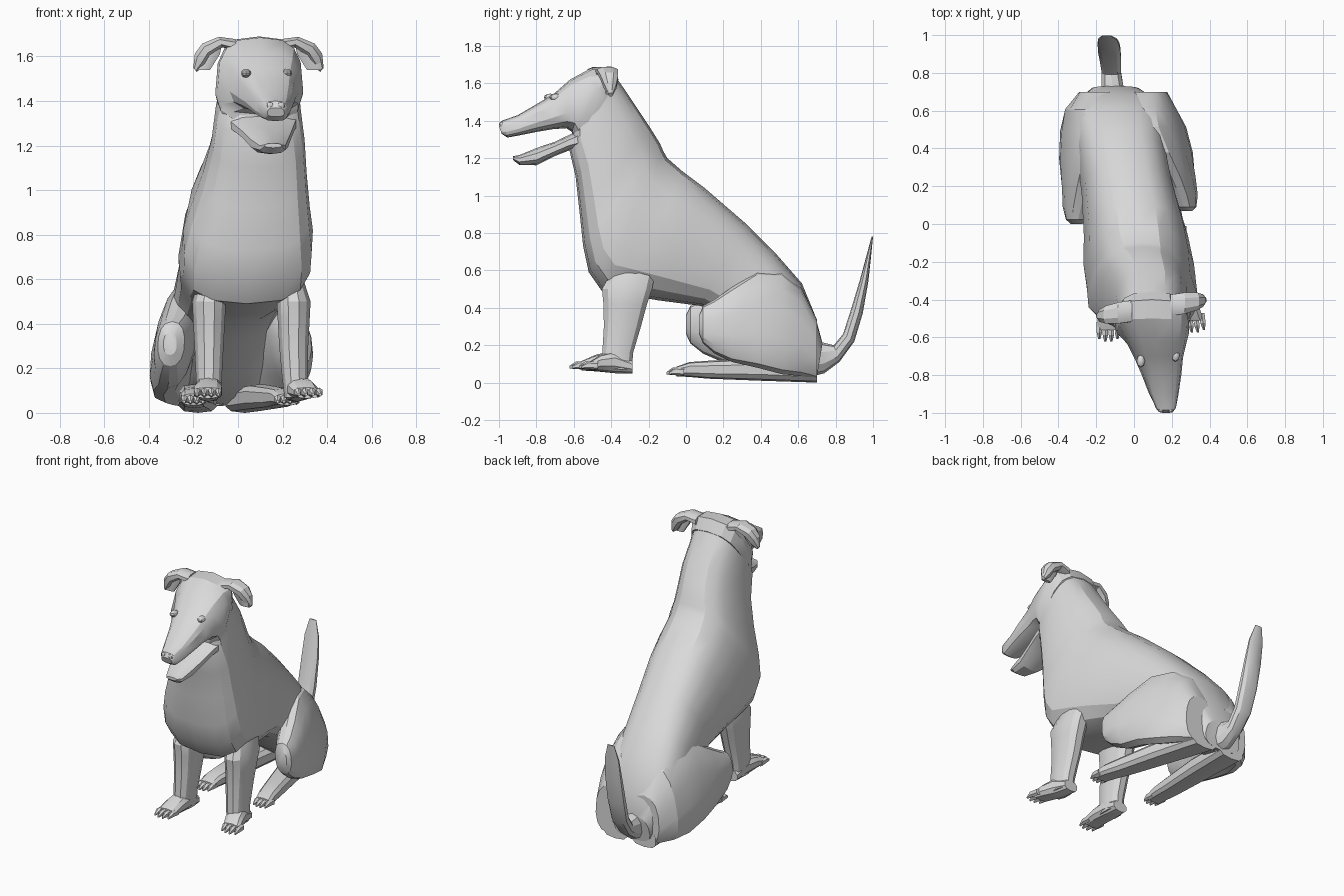
import bpy, bmesh, math
from mathutils import Vector

coat = bpy.data.materials.new("pale grey coat")
coat.diffuse_color = (0.7, 0.7, 0.7, 1)


def loft(name, rings, n=12, power=0.85, tapers=None):
    """Skin closed rings (centre, half axis a, half axis b); tapers narrow each top."""
    bm = bmesh.new()
    loops = []
    for k, (c, a, b) in enumerate(rings):
        c, a, b = Vector(c), Vector(a), Vector(b)
        taper = tapers[k] if tapers else 0
        loop = []
        for i in range(n):
            t = 2 * math.pi * (i + 0.5) / n
            u = math.copysign(abs(math.cos(t)) ** power, math.cos(t))
            v = math.copysign(abs(math.sin(t)) ** power, math.sin(t))
            loop.append(bm.verts.new(c + a * u * (1 - taper * v) + b * v))
        loops.append(loop)
    for p, q in zip(loops, loops[1:]):
        for i in range(n):
            j = (i + 1) % n
            bm.faces.new((p[i], p[j], q[j], q[i]))
    bm.faces.new(loops[0])
    bm.faces.new(loops[-1])
    return finish(name, bm)


def finish(name, bm):
    bmesh.ops.recalc_face_normals(bm, faces=bm.faces)
    me = bpy.data.meshes.new(name)
    bm.to_mesh(me)
    bm.free()
    me.materials.append(coat)
    ob = bpy.data.objects.new(name, me)
    bpy.context.collection.objects.link(ob)
    bpy.ops.object.select_all(action='DESELECT')
    ob.select_set(True)
    bpy.context.view_layer.objects.active = ob
    bpy.ops.object.shade_smooth_by_angle(angle=math.radians(25))
    return ob


def profile(rows):
    """Rings from side outline: upper y, z, lower y, z, centre x, half width."""
    return [((cx, (uy + ly) / 2, (uz + lz) / 2), (hw, 0, 0),
             (0, (uy - ly) / 2, (uz - lz) / 2)) for uy, uz, ly, lz, cx, hw in rows]


def along_y(rows):
    """Rings facing forward: x, y, z, half width, half height."""
    return [((x, y, z), (rx, 0, 0), (0, 0, rz)) for x, y, z, rx, rz in rows]


def bead(name, loc, size):
    bm = bmesh.new()
    bmesh.ops.create_uvsphere(bm, u_segments=8, v_segments=6, radius=1)
    for v in bm.verts:
        v.co = Vector(loc) + Vector(v.co[k] * size[k] for k in range(3))
    return finish(name, bm)


# torso and neck
loft("torso", profile([
    (0.73, 0.21, 0.70, 0.03, -0.10, 0.13),
    (0.69, 0.36, 0.54, 0.07, -0.09, 0.23),
    (0.62, 0.53, 0.40, 0.17, -0.08, 0.24),
    (0.48, 0.69, 0.24, 0.33, -0.06, 0.235),
    (0.32, 0.85, 0.08, 0.41, -0.03, 0.24),
    (0.10, 1.04, -0.15, 0.44, 0.01, 0.265),
    (-0.02, 1.13, -0.32, 0.47, 0.025, 0.28),
    (-0.10, 1.20, -0.45, 0.49, 0.04, 0.275),
    (-0.12, 1.235, -0.52, 0.59, 0.045, 0.275),
    (-0.14, 1.28, -0.55, 0.73, 0.055, 0.25),
    (-0.19, 1.36, -0.57, 0.92, 0.075, 0.22),
    (-0.25, 1.45, -0.59, 1.10, 0.09, 0.20),
    (-0.33, 1.57, -0.625, 1.25, 0.09, 0.185),
    (-0.40, 1.67, -0.61, 1.33, 0.095, 0.175)]), n=18, power=0.72,
    tapers=(0.1, 0.05, 0.05, 0.1, 0.15, 0.18, 0.2, 0.24, 0.25, 0.28, 0.25, 0.2, 0.16, 0.1))

# skull and upper jaw
loft("head", profile([
    (-0.36, 1.62, -0.59, 1.27, 0.092, 0.18),
    (-0.40, 1.69, -0.61, 1.31, 0.095, 0.195),
    (-0.50, 1.685, -0.61, 1.34, 0.10, 0.19),
    (-0.62, 1.62, -0.64, 1.36, 0.12, 0.155),
    (-0.70, 1.55, -0.71, 1.355, 0.13, 0.128),
    (-0.78, 1.50, -0.80, 1.34, 0.145, 0.105),
    (-0.90, 1.43, -0.90, 1.32, 0.158, 0.077),
    (-0.985, 1.40, -0.955, 1.31, 0.168, 0.055),
    (-1.0, 1.37, -0.985, 1.33, 0.17, 0.038)]), n=14, power=0.68, tapers=[0.08] * 9)

# open lower jaw
loft("lower_jaw", along_y([
    (0.105, -0.54, 1.31, 0.17, 0.06), (0.115, -0.62, 1.285, 0.145, 0.042),
    (0.13, -0.70, 1.25, 0.115, 0.038), (0.142, -0.80, 1.208, 0.085, 0.046),
    (0.155, -0.89, 1.19, 0.06, 0.027), (0.158, -0.925, 1.20, 0.04, 0.01)]), n=10)

# folded ears, turned with the head
for side, label in ((-1, "left"), (1, "right")):
    rows = []
    for s, z, w, t in ((0.10, 1.65, 0.06, 0.03), (0.17, 1.665, 0.06, 0.025),
                       (0.235, 1.63, 0.05, 0.03), (0.265, 1.585, 0.035, 0.03),
                       (0.285, 1.54, 0.012, 0.01)):
        rows.append(((0.092 + side * s, -0.445 + side * s * 0.15, z),
                     (0, w, 0), (side * t * (s - 0.08) * 4, 0, t)))
    loft(label + "_ear", rows, n=8)
    # hanging flap below the fold
    loft(label + "_ear_flap", [
        ((0.092 + side * s, -0.455 + side * s * 0.15, z), (r, 0, 0), (0, d, 0))
        for s, z, r, d in ((0.2, 1.66, 0.04, 0.03), (0.225, 1.61, 0.055, 0.022),
                           (0.25, 1.54, 0.035, 0.012))], n=8)
    # eyes and nostrils
    bead(label + "_eye", (0.128 + side * 0.092, -0.71 + side * 0.015, 1.525), (0.022, 0.035, 0.02))
    bead(label + "_nostril", (0.169 + side * 0.025, -0.985, 1.38), (0.018, 0.014, 0.016))


def toes(name, x, y, z, spread, length, dx):
    for i in range(4):
        k = (i - 1.5) / 1.5
        drop = abs(k) * 0.02
        loft(f"{name}_toe_{i + 1}", along_y([
            (x + k * spread, y + drop, z, 0.017, 0.022),
            (x + k * spread + dx * 0.6, y - length * 0.6 + drop, z + 0.003, 0.016, 0.02),
            (x + k * spread + dx, y - length + drop, z - 0.008, 0.006, 0.007)]), n=6)


# front legs and paws
for label, x, turn, dy in (("left", -0.13, -0.005, 0.0), ("right", 0.25, 0.06, 0.05)):
    inward = -0.015 if x > 0 else 0.015
    loft(label + "_front_leg", [((cx, cy, z), (rx, 0, 0), (0, ry, 0)) for cx, cy, z, rx, ry in (
        (x + inward, -0.28, 0.60, 0.06, 0.12), (x, -0.315, 0.50, 0.078, 0.138),
        (x, -0.325, 0.42, 0.074, 0.12), (x, -0.34, 0.30, 0.067, 0.102),
        (x + turn * 0.1, -0.365, 0.16, 0.06, 0.085),
        (x + turn * 0.2, -0.37, 0.07, 0.055, 0.083))], n=12)
    loft(label + "_front_paw", along_y([
        (x + turn * 0.1, -0.285, 0.085, 0.05, 0.035), (x + turn * 0.3, -0.38, 0.11, 0.06, 0.06),
        (x + turn * 0.65, -0.48 + dy / 2, 0.105, 0.064, 0.045),
        (x + turn, -0.56 + dy, 0.09, 0.062, 0.025)]), n=10)
    toes(label + "_front", x + turn, -0.54 + dy, 0.09, 0.048, 0.09, turn * 0.2)

# hind legs: thigh blending up into the flank (distance, z, half width, half height, lean)
thigh_shape = ((0.0, 0.31, 0.03, 0.05, 0), (0.02, 0.31, 0.06, 0.10, 0.005),
               (0.08, 0.30, 0.08, 0.145, 0.015), (0.17, 0.31, 0.09, 0.20, 0.03),
               (0.30, 0.34, 0.10, 0.26, 0.06), (0.43, 0.32, 0.11, 0.275, 0.07),
               (0.53, 0.27, 0.11, 0.235, 0.045), (0.61, 0.18, 0.10, 0.16, 0.01))
for label, xs, start, heel, toe in (
        ("left", (-0.305, -0.30, -0.295, -0.285, -0.275, -0.255, -0.245, -0.19), 0.0, -0.18, -0.20),
        ("right", (0.28, 0.27, 0.255, 0.23, 0.19, 0.14, 0.10, 0.075), 0.07, 0.03, 0.22)):
    side = -1 if toe < 0 else 1
    loft(label + "_thigh", [
        ((x, start + d * (0.71 - start) / 0.62, z), (rx, 0, 0), (-side * lean, 0, rz))
        for x, (d, z, rx, rz, lean) in zip(xs, thigh_shape)], n=14)
    loft(label + "_hind_foot", along_y([
        (heel + (toe - heel) * (0.70 - y) / 0.75, y, z, rx, rz) for y, z, rx, rz in (
            (0.70, 0.055, 0.09, 0.055), (0.40, 0.07, 0.08, 0.06), (0.12, 0.069, 0.065, 0.048),
            (0.02, 0.07, 0.06, 0.04), (-0.05, 0.06, 0.055, 0.026))]), n=10, power=0.7)
    toes(label + "_hind", toe, -0.03, 0.058, 0.042, 0.08, 0)

# upturned tail
loft("tail", profile([
    (0.66, 0.22, 0.66, 0.03, -0.10, 0.08), (0.73, 0.215, 0.74, 0.05, -0.115, 0.06),
    (0.79, 0.20, 0.82, 0.11, -0.12, 0.053), (0.84, 0.26, 0.90, 0.22, -0.125, 0.058),
    (0.885, 0.40, 0.945, 0.37, -0.13, 0.062), (0.93, 0.55, 0.975, 0.54, -0.135, 0.06),
    (0.965, 0.68, 0.99, 0.68, -0.14, 0.052), (0.992, 0.78, 1.0, 0.78, -0.145, 0.025)]), n=10)
